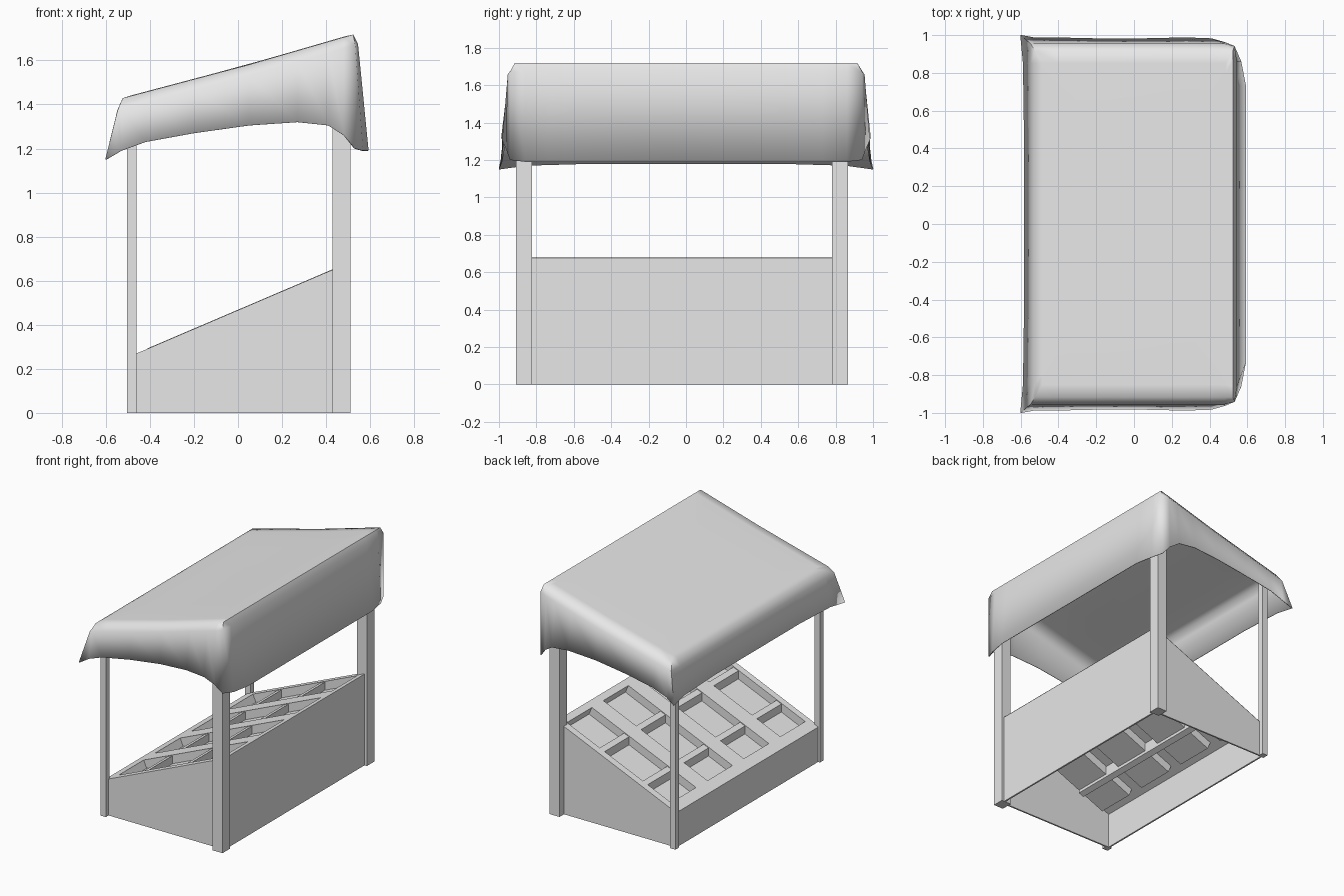
import bpy, bmesh, math
from mathutils import Vector

if "Cube" in bpy.data.objects:
    bpy.data.objects.remove(bpy.data.objects["Cube"])

grey = bpy.data.materials.new("plain_grey")
grey.use_nodes = True
grey.diffuse_color = (0.8, 0.8, 0.8, 1)
grey.node_tree.nodes["Principled BSDF"].inputs["Base Color"].default_value = (0.8, 0.8, 0.8, 1)

MID = -0.022          # stall centre along y
HALF = 0.835          # half length of the counter


def finish(name, bm, recalc=True):
    if recalc:
        bmesh.ops.recalc_face_normals(bm, faces=bm.faces)
    mesh = bpy.data.meshes.new(name)
    bm.to_mesh(mesh)
    bm.free()
    mesh.materials.append(grey)
    obj = bpy.data.objects.new(name, mesh)
    bpy.context.collection.objects.link(obj)
    return obj


def prism(name, outline, y0, y1):
    """Extrude an x-z outline from y0 to y1."""
    bm = bmesh.new()
    face = bm.faces.new([bm.verts.new((x, y0, z)) for x, z in outline])
    ext = bmesh.ops.extrude_face_region(bm, geom=[face])["geom"]
    verts = [g for g in ext if isinstance(g, bmesh.types.BMVert)]
    bmesh.ops.translate(bm, verts=verts, vec=(0, y1 - y0, 0))
    return finish(name, bm)


def slope(x):
    return 0.27 + 0.427 * (x + 0.46)


def sloped_block(name, x0, x1, y0, y1, bottom=None, drop=0.0, depth=0.08):
    lows = (bottom, bottom) if bottom is not None else (slope(x0) - depth, slope(x1) - depth)
    return prism(name, [(x0, lows[0]), (x1, lows[1]),
                        (x1, slope(x1) - drop), (x0, slope(x0) - drop)], y0, y1)


# Posts: slim pair on the low side, stout pair on the high side
for side, label in ((-1, "front"), (1, "back")):
    y = MID + side * 0.845
    for kind, x0, x1, half, top in (("slim", -0.505, -0.46, 0.0225, 1.41),
                                    ("stout", 0.43, 0.51, 0.0425, 1.66)):
        prism(f"{kind}_post_{label}", [(x0, 0), (x1, 0), (x1, top), (x0, top)],
              y - half, y + half)

# Counter walls
for side, label in ((-1, "front"), (1, "back")):
    y = MID + side * HALF
    sloped_block(f"end_panel_{label}", -0.49, 0.49, y, y - side * 0.012, bottom=0)
sloped_block("low_panel", -0.49, -0.478, MID - HALF, MID + HALF, bottom=0)
sloped_block("high_panel", 0.478, 0.49, MID - HALF, MID + HALF, bottom=0)

# Display tray with four long sunken bins
us = [0, 0.05, 0.92, 1]
vs = [0]
for i in range(4):
    start = 0.03 + i * 0.255
    vs += [start, start + 0.175]
vs.append(1)
bm = bmesh.new()
grid = []
for u in us:
    x = 0.49 - 0.98 * u
    grid.append([bm.verts.new((x, MID + HALF * (1 - 2 * v), slope(x) + 0.002)) for v in vs])
bins = []
for i in range(len(us) - 1):
    for j in range(len(vs) - 1):
        f = bm.faces.new((grid[i][j], grid[i + 1][j], grid[i + 1][j + 1], grid[i][j + 1]))
        if i == 1 and j % 2 == 1:
            bins.append(f)
bm.normal_update()
sunk = bmesh.ops.extrude_discrete_faces(bm, faces=bins)["faces"]
down = Vector((0.427, 0, -1)).normalized() * 0.06
bmesh.ops.translate(bm, verts=list({v for f in sunk for v in f.verts}), vec=down)
finish("display_tray", bm, recalc=False)

# Cross dividers running through all bins
for n, u in enumerate((0.34, 0.70)):
    x = 0.49 - 0.98 * u
    sloped_block(f"bin_divider_{n + 1}", x - 0.02, x + 0.02,
                 MID - HALF * 0.94, MID + HALF * 0.94, drop=0.004, depth=0.085)

# Cloth canopy: hem outline for one half, mirrored across y
hem = [(-.58, 0, 1.18), (-.58, .5, 1.18), (-.585, .85, 1.17), (-.6, 1, 1.15),
       (-.53, .985, 1.19), (-.42, .985, 1.23), (-.2, .98, 1.27), (.05, .98, 1.305),
       (.27, .985, 1.32), (.41, .98, 1.305), (.48, .96, 1.26), (.53, .94, 1.2),
       (.565, .86, 1.19), (.59, .73, 1.19), (.59, 0, 1.19)]
hem += [(x, -y, z) for x, y, z in reversed(hem[1:-1])]


def roof(x):
    if x < 0.05:
        return 1.58 + 0.265 * (x - 0.05)
    return 1.58 + 0.29 * (x - 0.05)


def clamped_ring(xl, xh, yh, drop):
    ring = []
    for x, y, z in hem:
        px = min(max(x, xl), xh)
        py = min(max(y, -yh), yh)
        ring.append((px, py, roof(px) - drop))
    return ring


shoulder = clamped_ring(-0.545, 0.542, 0.952, 0.05)
brow = clamped_ring(-0.522, 0.522, 0.915, 0.002)
rings = [hem, shoulder, brow]
for s in (0.93, 0.6, 0.25):
    rings.append([(x * s, y * s, roof(x * s)) for x, y, z in brow])

bm = bmesh.new()
loops = [[bm.verts.new(p) for p in ring] for ring in rings]
count = len(hem)
for a, b in zip(loops, loops[1:]):
    for i in range(count):
        j = (i + 1) % count
        bm.faces.new((a[i], b[i], b[j], a[j]))
bm.faces.new(loops[-1])
bmesh.ops.remove_doubles(bm, verts=bm.verts, dist=0.0005)
canopy = finish("cloth_canopy", bm)
shell = canopy.modifiers.new("cloth_thickness", "SOLIDIFY")
shell.thickness = 0.006
shell.offset = 0

bpy.ops.object.select_all(action="DESELECT")
canopy.select_set(True)
bpy.context.view_layer.objects.active = canopy
bpy.ops.object.shade_smooth_by_angle(angle=math.radians(60))
